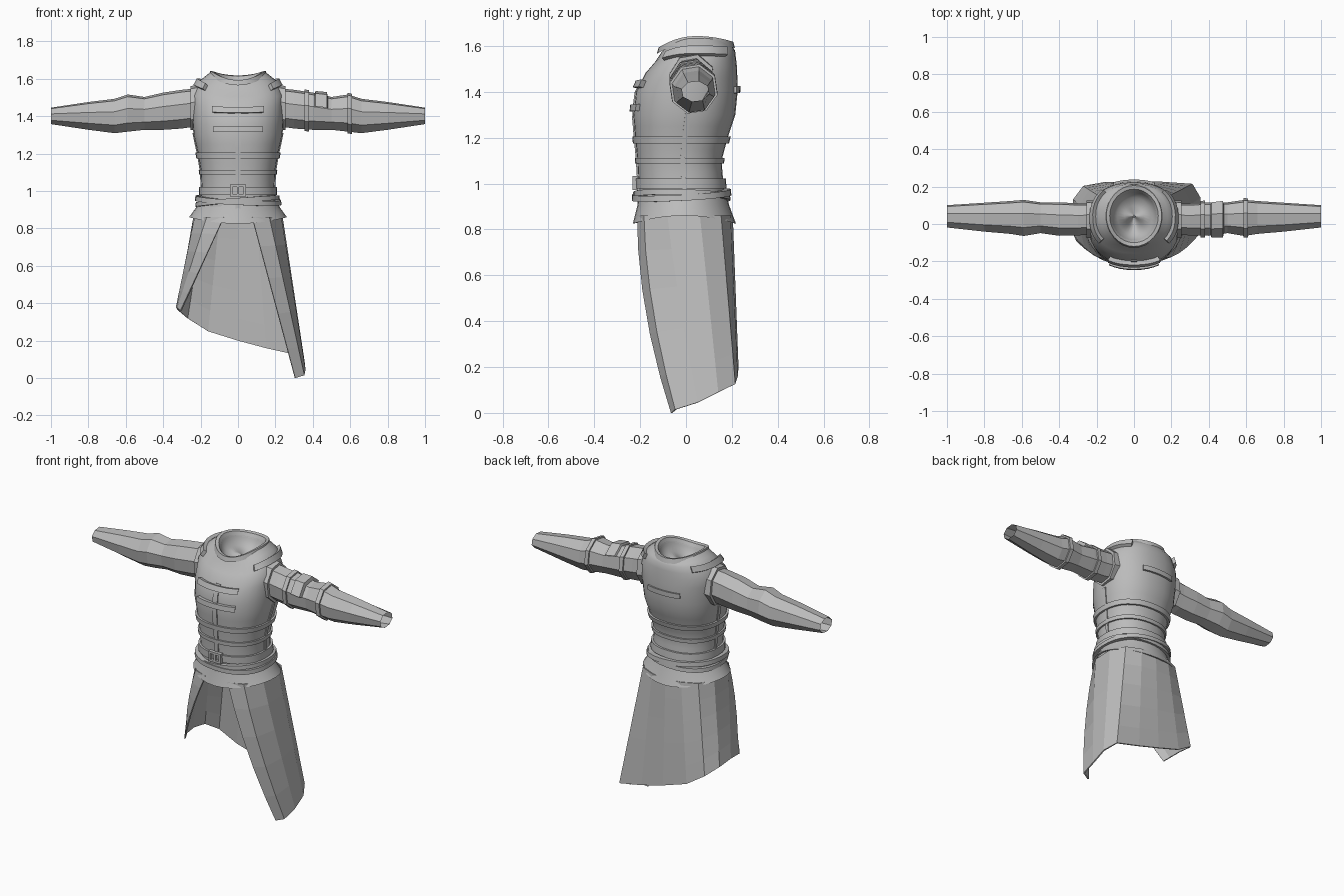
import bpy, math
from mathutils import Vector

if "Cube" in bpy.data.objects:
    bpy.data.objects.remove(bpy.data.objects["Cube"])

cloth = bpy.data.materials.new("grey_cloth")
cloth.diffuse_color = (0.5, 0.5, 0.5, 1)
cloth.use_nodes = True
cloth.node_tree.nodes["Principled BSDF"].inputs["Base Color"].default_value = cloth.diffuse_color


def make(name, verts, faces, smooth=None, thick=0, offset=1):
    me = bpy.data.meshes.new(name)
    me.from_pydata([tuple(v) for v in verts], [], faces)
    ob = bpy.data.objects.new(name, me)
    bpy.context.collection.objects.link(ob)
    me.materials.append(cloth)
    bpy.ops.object.select_all(action='DESELECT')
    ob.select_set(True)
    bpy.context.view_layer.objects.active = ob
    bpy.ops.object.mode_set(mode='EDIT')
    bpy.ops.mesh.select_all(action='SELECT')
    if not thick:
        bpy.ops.mesh.normals_make_consistent(inside=False)
    bpy.ops.object.mode_set(mode='OBJECT')
    if thick:
        mod = ob.modifiers.new("thickness", 'SOLIDIFY')
        mod.thickness, mod.offset = thick, offset
    if smooth:
        bpy.ops.object.shade_smooth_by_angle(angle=math.radians(smooth))
    return ob


def loft(name, rings, closed=True, loop=False, **kw):
    """Skin a list of equal-length rings; loop also joins last ring to first."""
    n, m = len(rings[0]), len(rings)
    faces = []
    for i in range(m if loop else m - 1):
        for j in range(n if closed else n - 1):
            k, i2 = (j + 1) % n, (i + 1) % m
            faces.append((i * n + j, i * n + k, i2 * n + k, i2 * n + j))
    return make(name, [v for r in rings for v in r], faces, **kw)


# Torso profile: height, half width, front y, back y, side lift, back lift
PROFILE = [
    (0.88, .208, -.205, .175, 0, 0), (1.00, .195, -.207, .163, 0, 0),
    (1.10, .198, -.212, .155, 0, 0), (1.20, .215, -.222, .182, 0, 0),
    (1.30, .238, -.230, .215, 0, 0), (1.40, .246, -.218, .226, .01, .01),
    (1.48, .245, -.178, .222, .035, .03), (1.53, .205, -.135, .214, .06, .05),
    (1.575, .148, -.105, .195, .06, .03)]
SEG = 32


def body(t, a, off=0.0):
    """Point on the torso at profile height t and angle a, pushed out by off."""
    i = max(k for k in range(len(PROFILE) - 1) if PROFILE[k][0] <= t or k == 0)
    p, q = PROFILE[i], PROFILE[i + 1]
    f = (t - p[0]) / (q[0] - p[0])
    _, rx, yf, yb, ls, lb = [u + (v - u) * f for u, v in zip(p, q)]
    c, s = math.cos(a), math.sin(a)
    e = 0.88
    cy, ry = (yf + yb) / 2, (yb - yf) / 2
    x = (rx + off) * math.copysign(abs(c) ** e, c)
    y = cy + (ry + off) * math.copysign(abs(s) ** e, s)
    up = off * max(0, (t - 1.38) / .2)
    return Vector((x, y, t + ls * c * c + lb * max(s, 0) ** 2 + up))


ANG = [2 * math.pi * k / SEG for k in range(SEG)]
heights = [.88, .94, 1, 1.05, 1.1, 1.15, 1.2, 1.25, 1.3, 1.35, 1.4, 1.44, 1.48, 1.505, 1.53, 1.55, 1.575]
loft("torso", [[body(t, a) for a in ANG] for t in heights], smooth=50)


# Standing collar with rolled rim, and the sunken neck lining
def neck(r, dz):
    return [Vector((r * math.cos(a), .043 + r * 1.1 * math.sin(a),
            1.585 + dz + .05 * math.cos(a) ** 2 + .025 * max(math.sin(a), 0) ** 2)) for a in ANG]


loft("collar", [neck(.155, -.02), neck(.148, .008), neck(.130, .004), neck(.118, -.02)], smooth=35)
loft("neck_lining", [neck(.120, -.015), neck(.112, -.04), neck(.09, -.07), neck(.05, -.09), neck(.002, -.095)],
     smooth=60)


# Bands round the waist, with optional slant
def band(name, z, h, off, slant=0, wave=0):
    rings = []
    for a in ANG:
        t = z + slant * math.cos(a) + wave * math.sin(a)
        rings.append([body(t - h / 2, a, -.005), body(t - h / 2, a, off),
                      body(t + h / 2, a, off), body(t + h / 2, a, -.005)])
    loft(name, rings, loop=True, smooth=35)


band("upper_rib_band", 1.19, .030, .012)
band("lower_rib_band", 1.10, .024, .010)
band("waist_belt", 1.00, .045, .012)
band("slanted_belt", .95, .026, .030, -.012, .012)
band("crossed_belt", .945, .024, .024, .018, -.006)


# Strips that hug the torso between two angles and two heights
def strip(name, t0, t1, a0, a1, off, nt=1, na=8):
    inner, outer = [[[body(t0 + (t1 - t0) * i / nt, a0 + (a1 - a0) * j / na, o)
                      for j in range(na + 1)] for i in range(nt + 1)] for o in (-.005, off)]
    rim = lambda g: g[0] + [r[-1] for r in g[1:-1]] + g[-1][::-1] + [r[0] for r in g[1:-1]][::-1]
    loft(name + "_edge", [rim(inner), rim(outer)])
    loft(name, outer, closed=False, smooth=35)


F, B = -math.pi / 2, math.pi / 2
strip("upper_chest_strap", 1.415, 1.442, F - .50, F + .50, .022)
strip("lower_chest_strap", 1.315, 1.345, F - .49, F + .49, .018)
strip("back_strap", 1.385, 1.41, B - .40, B + .40, .012)
strip("front_placket", .90, 1.45, F - .045, F + .045, .006, nt=10, na=2)
for side, a in (("right", .05), ("left", math.pi - .05)):
    strip(side + "_side_seam", .88, 1.31, a - .04, a + .04, .005, nt=8, na=2)
    strip(side + "_shoulder_strap", 1.508, 1.53, a - .75, a + .75, .016, na=10)

# Belt buckle: a square frame with a tongue
for nm, x, z, w, h in (("top", 0, 1.027, .085, .013), ("bottom", 0, .978, .085, .013), ("left", -.036, 1.0, .013, .05),
                       ("right", .036, 1.0, .013, .05), ("tongue", 0, 1.0, .012, .05)):
    bpy.ops.mesh.primitive_cube_add(size=1, location=(x, -.222, z))
    ob = bpy.context.object
    ob.name = "buckle_" + nm
    ob.scale = (w, .022, h)
    ob.data.materials.append(cloth)


# Flared jacket hem below the belts
def flare(rx, yf, yb, z, lift):
    return [((rx * math.cos(a)), (yf + yb) / 2 + (yb - yf) / 2 * math.sin(a),
             z + lift * math.cos(a) ** 2) for a in ANG]


loft("jacket_hem", [flare(.205, -.205, .175, .95, 0), flare(.225, -.213, .19, .90, .01),
                    flare(.262, -.232, .218, .825, .035), flare(.245, -.215, .205, .828, .035)], smooth=40)

# Sleeves: |x|, low z, high z, front y, back y
SLEEVE = [(.20, 1.35, 1.55, -.055, .11), (.30, 1.335, 1.54, -.06, .11), (.40, 1.328, 1.525, -.062, .115),
          (.50, 1.328, 1.502, -.048, .115), (.59, 1.318, 1.515, -.063, .128), (.66, 1.31, 1.492, -.052, .122),
          (.80, 1.328, 1.475, -.04, .113), (1.0, 1.358, 1.445, -.018, .10)]


def cuff(x, side, off=0.0):
    i = max(k for k in range(len(SLEEVE) - 1) if SLEEVE[k][0] <= x)
    p, q = SLEEVE[i], SLEEVE[i + 1]
    f = (x - p[0]) / (q[0] - p[0])
    _, z0, z1, y0, y1 = [u + (v - u) * f for u, v in zip(p, q)]
    return [Vector((side * x, (y0 + y1) / 2 + ((y1 - y0) / 2 + off) * math.cos(a) * 1.04,
                    (z0 + z1) / 2 + ((z1 - z0) / 2 + off) * math.sin(a) * 1.04))
            for a in [math.pi * (k + .5) / 4 + .15 for k in range(8)]]


def sleeve_band(name, side, x0, x1, off):
    loft(name, [cuff(x0, side, -.004), cuff(x0, side, off), cuff(x1, side, off), cuff(x1, side, -.004)], loop=True)


for side, nm in ((1, "right"), (-1, "left")):
    loft(nm + "_sleeve", [cuff(s[0], side) for s in SLEEVE])
    sleeve_band(nm + "_armhole_trim", side, .215, .255, .016)

# Straps and pad on one sleeve only
sleeve_band("upper_arm_strap", 1, .355, .38, .010)
sleeve_band("elbow_strap", 1, .585, .61, .010)
pad = [[v for v in cuff(x, 1, o)[:4]] for x, o in ((.41, 0), (.415, .012), (.475, .02), (.48, 0))]
loft("arm_pad", pad, closed=False)

# Open-fronted slanted skirt: top x, y then bottom x, y, z, from right edge round the back
SKIRT = [(.075, -.21, .305, -.062, 0), (.165, -.18, .352, -.045, .015), (.228, -.08, .357, .05, .045),
         (.235, .06, .352, .14, .09), (.19, .15, .31, .212, .125), (.10, .19, .15, .222, .16),
         (0, .20, 0, .225, .20), (-.10, .19, -.16, .22, .25), (-.19, .15, -.27, .20, .32),
         (-.235, .06, -.322, .13, .365), (-.228, -.08, -.328, .03, .38), (-.165, -.18, -.322, -.05, .375),
         (-.075, -.21, -.305, -.09, .36)]
rows = []
for f in (0, .18, .38, .6, .82, 1):
    row = []
    for x, y, bx, by, bz in SKIRT:
        front = max(0, -y - .05) / .16
        g = f ** (1 + .9 * front)          # front edges hang straight, then sweep back
        row.append((x + (bx - x) * f, y + (by - y) * g, .86 + (bz - .86) * f))
    rows.append(row)
loft("skirt", rows, closed=False, thick=.008, offset=0)
